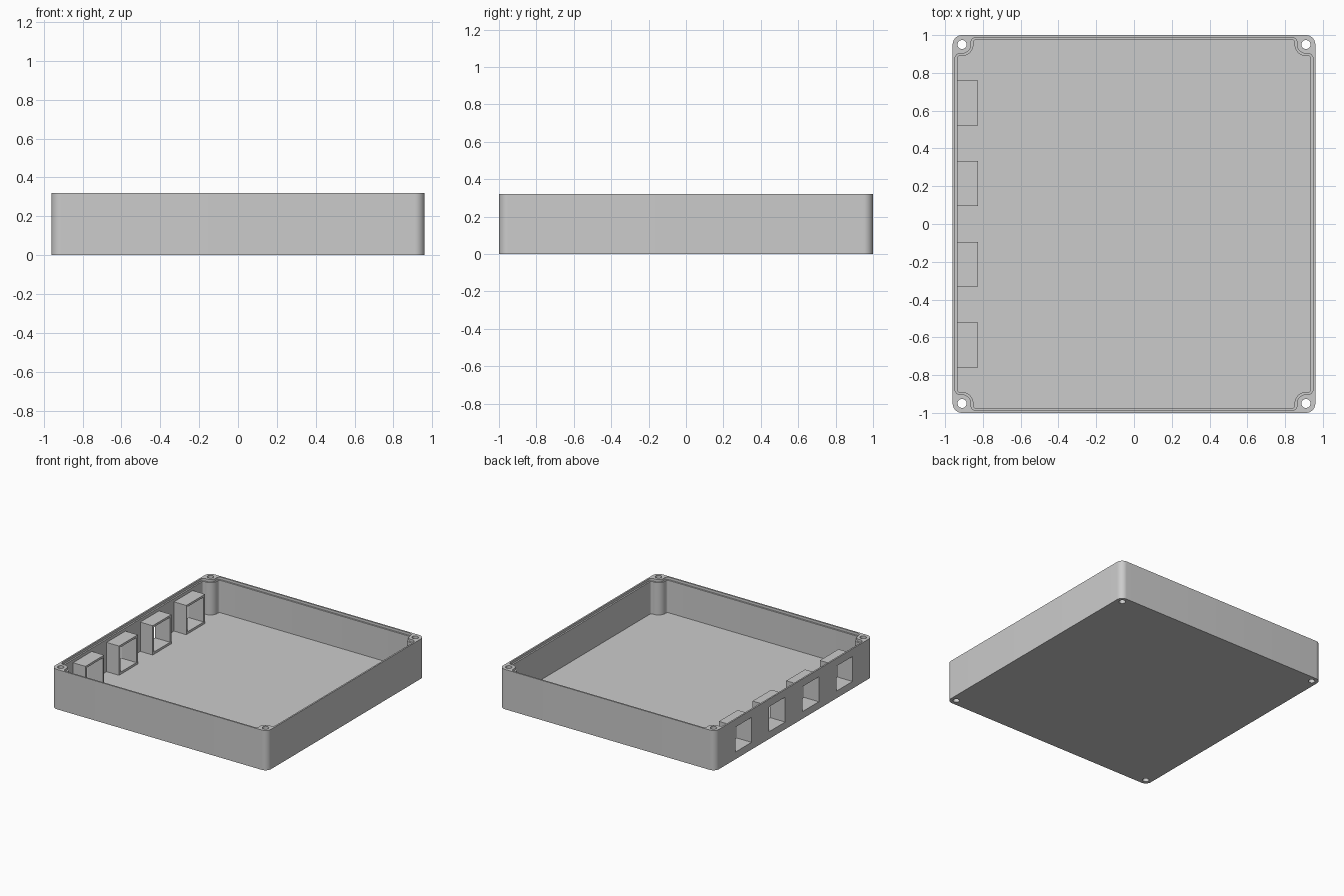
import bpy, bmesh
from math import pi, sin, cos, atan2, sqrt

if "Cube" in bpy.data.objects:
    bpy.data.objects.remove(bpy.data.objects["Cube"])

HALF_X, HALF_Y, HEIGHT = 0.96, 1.0, 0.32
CORNER = 0.05            # outer corner radius, screw holes share its centre
CX, CY = HALF_X - CORNER, HALF_Y - CORNER
FLOOR, WALL = 0.04, 0.025

grey = bpy.data.materials.new("light grey plastic")
grey.use_nodes = True
grey.diffuse_color = (0.6, 0.6, 0.6, 1)
grey.node_tree.nodes["Principled BSDF"].inputs["Base Color"].default_value = (0.6, 0.6, 0.6, 1)


def prism(name, outline, z0, z1):
    """Extrude a closed counter-clockwise outline from z0 to z1."""
    bm = bmesh.new()
    face = bm.faces.new([bm.verts.new((x, y, z0)) for x, y in outline])
    top = bmesh.ops.extrude_face_region(bm, geom=[face])["geom"]
    bmesh.ops.translate(bm, vec=(0, 0, z1 - z0),
                        verts=[g for g in top if isinstance(g, bmesh.types.BMVert)])
    bmesh.ops.recalc_face_normals(bm, faces=bm.faces)
    mesh = bpy.data.meshes.new(name)
    bm.to_mesh(mesh)
    bm.free()
    mesh.materials.append(grey)
    obj = bpy.data.objects.new(name, mesh)
    bpy.context.collection.objects.link(obj)
    return obj


def box(name, x0, x1, y0, y1, z0, z1):
    return prism(name, [(x0, y0), (x1, y0), (x1, y1), (x0, y1)], z0, z1)


def arc(u, v, r, a0, a1, n):
    return [(u + r * cos(a0 + (a1 - a0) * i / n), v + r * sin(a0 + (a1 - a0) * i / n))
            for i in range(n + 1)]


def around(corner):
    """Repeat a corner, given relative to its centre, on all four corners."""
    pts = []
    for sx, sy in ((1, 1), (-1, 1), (-1, -1), (1, -1)):
        quad = [(sx * (CX + u), sy * (CY + v)) for u, v in corner]
        pts += quad if sx * sy > 0 else quad[::-1]
    return pts


def cavity_outline(wall, post, fillet):
    """Inner outline that curves around a screw post in each corner."""
    dy = CORNER - wall - fillet
    dx = sqrt((post + fillet) ** 2 - dy ** 2)
    half = arc(0, 0, post, 1.25 * pi, atan2(dy, -dx) % (2 * pi), 8)
    half += arc(-dx, dy, fillet, atan2(-dy, dx), pi / 2, 6)[1:]
    return around([(v, u) for u, v in half[:0:-1]] + half)


def cut(target, cutter):
    mod = target.modifiers.new("cut", 'BOOLEAN')
    mod.operation, mod.solver, mod.object = 'DIFFERENCE', 'EXACT', cutter
    bpy.context.view_layer.objects.active = target
    bpy.ops.object.modifier_apply(modifier=mod.name)


def discard(obj):
    bpy.data.objects.remove(obj)


def smooth(obj):
    bpy.ops.object.select_all(action='DESELECT')
    obj.select_set(True)
    bpy.context.view_layer.objects.active = obj
    bpy.ops.object.shade_smooth_by_angle(angle=pi / 6)


# Tray body with rounded corners
tray = prism("tray", around(arc(0, 0, CORNER, 0, pi / 2, 12)), 0, HEIGHT)

# Hollow interior and the stepped ledge around the rim
cutters = [
    prism("interior_cutter", cavity_outline(WALL, 0.06, 0.015), FLOOR, 0.4),
    prism("ledge_cutter", cavity_outline(WALL / 2, 0.0475, 0.0275), HEIGHT - 0.02, 0.4),
]

# Screw holes through the corner posts
for sx in (-1, 1):
    for sy in (-1, 1):
        ring = arc(sx * CX, sy * CY, 0.024, 0, 2 * pi, 24)[:-1]
        cutters.append(prism("screw_hole_cutter", ring, -0.1, 0.4))
for cutter in cutters:
    cut(tray, cutter)
    discard(cutter)

# Four rectangular ducts behind openings in the right wall
for i in range(4):
    y = -0.64 + i * 0.427
    duct = box(f"duct_{i + 1}", -0.94, -0.825, y - 0.119, y + 0.119, FLOOR - 0.005, 0.275)
    opening = box("opening_cutter", -1.1, -0.7, y - 0.102, y + 0.102, 0.058, 0.258)
    cut(tray, opening)
    cut(duct, opening)
    discard(opening)

smooth(tray)
